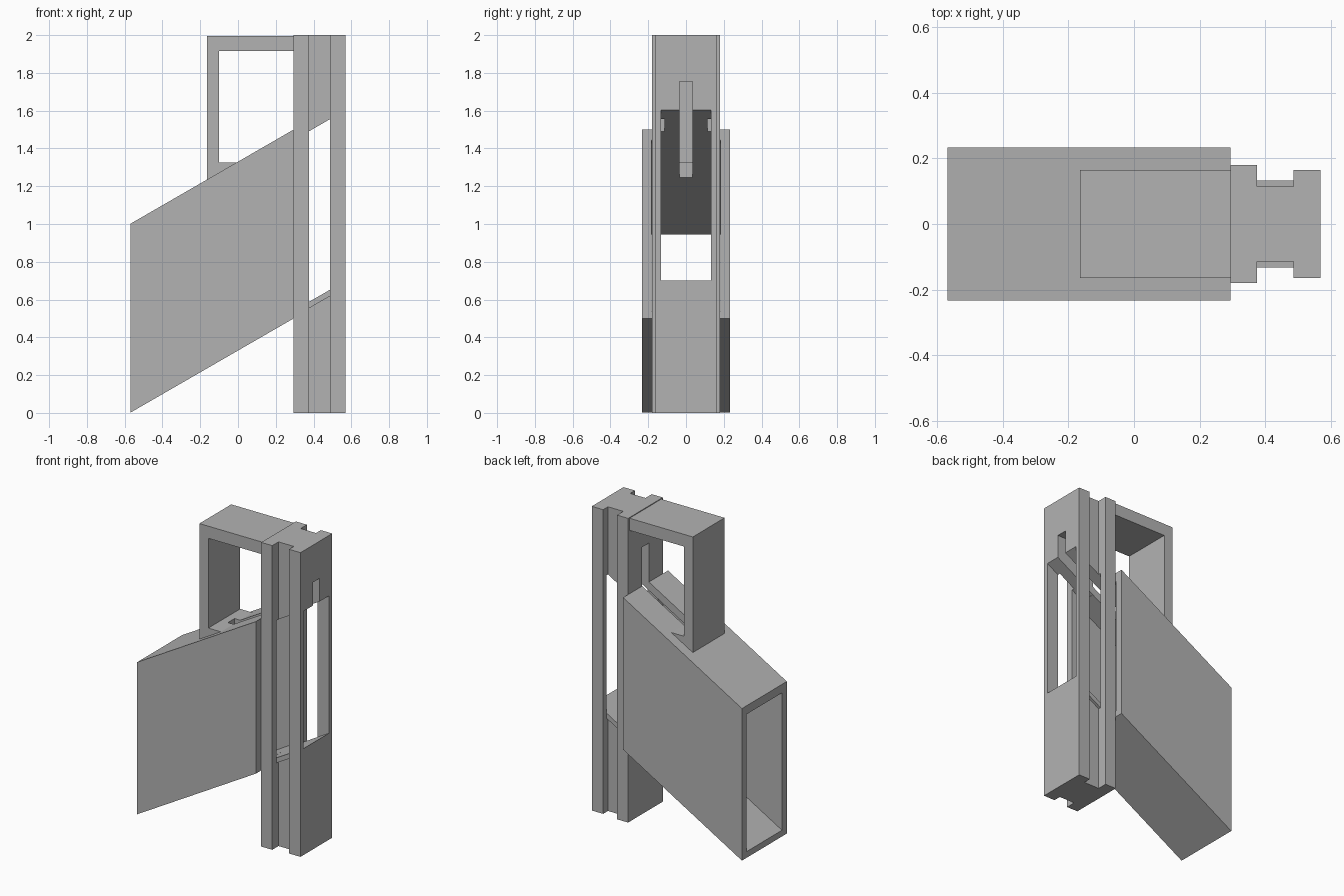
import bpy, bmesh

cube = bpy.data.objects.get("Cube")
if cube:
    bpy.data.objects.remove(cube, do_unlink=True)

grey = bpy.data.materials.new("plain grey")
grey.use_nodes = True
colour = (0.45, 0.45, 0.45, 1)
grey.diffuse_color = colour
grey.node_tree.nodes["Principled BSDF"].inputs["Base Color"].default_value = colour

SLOPE = 0.577


def prism(name, profile, place, low, high):
    """Extrude a 2D profile from low to high; place maps (a, b, depth) to xyz."""
    bm = bmesh.new()
    ends = [[bm.verts.new(place(a, b, d)) for a, b in profile] for d in (low, high)]
    for ring in ends:
        bm.faces.new(ring)
    n = len(profile)
    for i in range(n):
        j = (i + 1) % n
        bm.faces.new((ends[0][i], ends[0][j], ends[1][j], ends[1][i]))
    bmesh.ops.recalc_face_normals(bm, faces=bm.faces)
    mesh = bpy.data.meshes.new(name)
    bm.to_mesh(mesh)
    bm.free()
    mesh.materials.append(grey)
    obj = bpy.data.objects.new(name, mesh)
    bpy.context.collection.objects.link(obj)
    return obj


def side_prism(name, profile, y0, y1):
    return prism(name, profile, lambda x, z, y: (x, y, z), y0, y1)


def slanted(name, x0, x1, z0, z1, y0, y1):
    """Parallelogram block; z0 and z1 are its heights at x = 0."""
    profile = [(x0, z0 + SLOPE * x0), (x1, z0 + SLOPE * x1),
               (x1, z1 + SLOPE * x1), (x0, z1 + SLOPE * x0)]
    return side_prism(name, profile, y0, y1)


def cut(target, *cutters):
    for cutter in cutters:
        mod = target.modifiers.new("cut", 'BOOLEAN')
        mod.operation = 'DIFFERENCE'
        mod.solver = 'EXACT'
        mod.object = cutter
        cutter.hide_render = True
        cutter.hide_set(True)


# Cutters: duct cavity, post window and the narrow slot
cavity = slanted("duct_cavity_cutter", -0.7, 0.4, 0.371, 1.274, -0.183, 0.183)
window = slanted("post_window_cutter", 0.2, 0.7, 0.371, 1.274, -0.133, 0.133)
slot = side_prism("slot_cutter", [(-0.05, 1.2), (0.7, 1.2), (0.7, 1.755), (-0.05, 1.755)],
                  -0.035, 0.035)

# Upright post with a groove down each side
half = [(0.295, 0.18), (0.375, 0.18), (0.375, 0.115),
        (0.487, 0.115), (0.487, 0.165), (0.57, 0.165)]
outline = half + [(x, -y) for x, y in reversed(half)]
post = prism("post", outline, lambda x, y, z: (x, y, z), 0, 2)
cut(post, window, slot)

# Slanted open duct
duct = slanted("duct", -0.57, 0.294, 0.33, 1.33, -0.233, 0.233)
cut(duct, cavity, slot)

# Handle: top bar, upright and a short foot sunk into the duct roof
handle = side_prism("handle", [(-0.165, 1.205), (0, 1.3), (0, 1.325), (-0.1, 1.325),
                               (-0.1, 1.915), (0.295, 1.915), (0.295, 1.995),
                               (-0.165, 1.995)], -0.165, 0.165)
cut(handle, slot)

# Sill ledges showing in the post grooves
for side, name in ((1, "left_sill"), (-1, "right_sill")):
    y0, y1 = sorted((0.115 * side, 0.133 * side))
    slanted(name, 0.375, 0.487, 0.337, 0.371, y0, y1)
